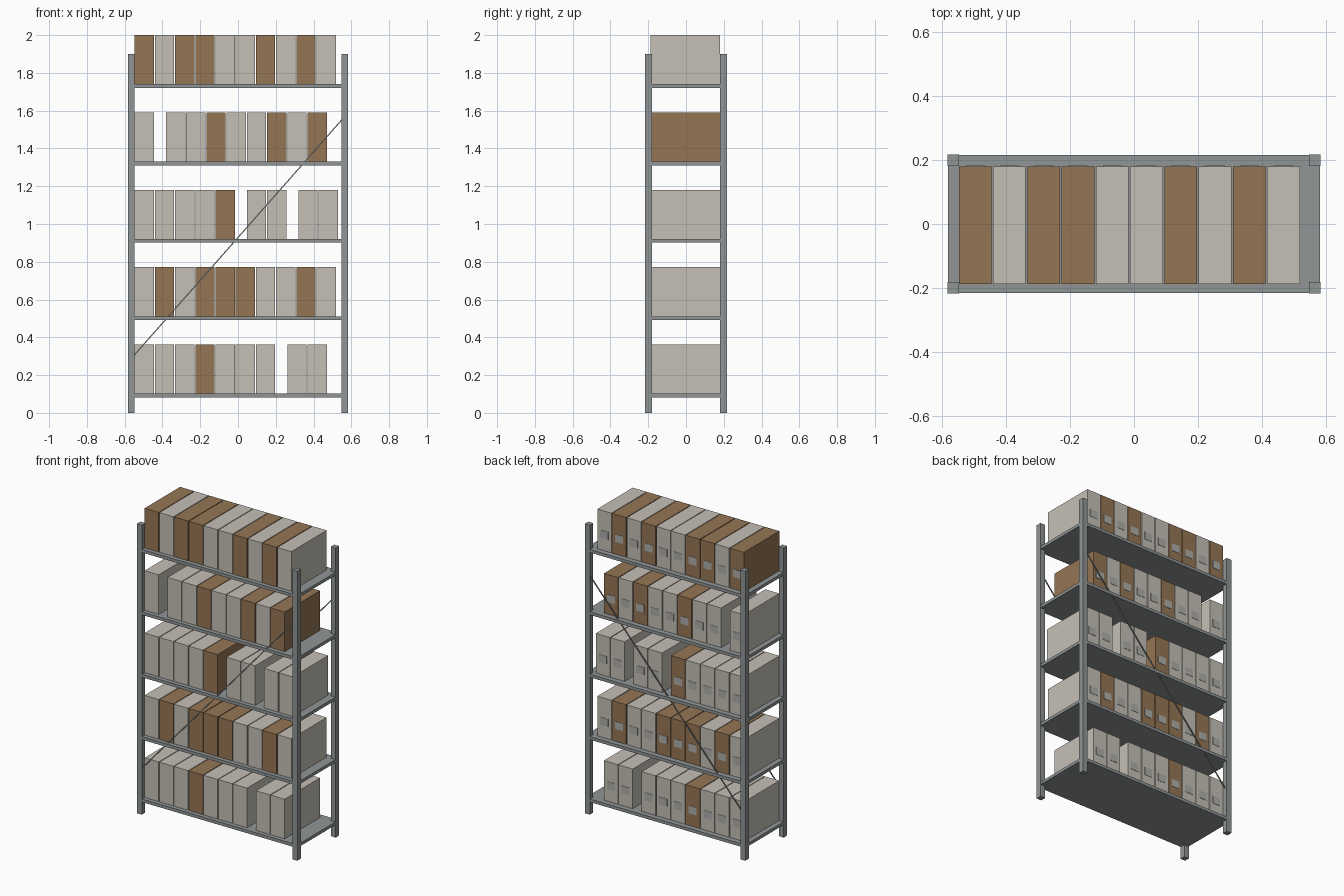
import bpy, math
from mathutils import Vector

if "Cube" in bpy.data.objects:
    bpy.data.objects.remove(bpy.data.objects["Cube"])


def material(name, color):
    m = bpy.data.materials.new(name)
    m.diffuse_color = (*color, 1)
    m.use_nodes = True
    m.node_tree.nodes["Principled BSDF"].inputs["Base Color"].default_value = m.diffuse_color
    return m


STEEL = material("steel", (0.28, 0.30, 0.30))
PALE = material("pale_card", (0.56, 0.53, 0.47))
BROWN = material("brown_card", (0.30, 0.18, 0.09))
LABEL = material("label_grey", (0.42, 0.42, 0.40))


def block(name, lo, hi, mat):
    lo, hi = Vector(lo), Vector(hi)
    bpy.ops.mesh.primitive_cube_add(size=1, location=(lo + hi) / 2)
    ob = bpy.context.object
    ob.name = name
    ob.scale = hi - lo
    bpy.ops.object.transform_apply(location=False, rotation=False, scale=True)
    ob.data.materials.append(mat)
    return ob


W, D, P = 0.583, 0.217, 0.036   # half width, half depth, post size

# Corner posts
for sx in (-1, 1):
    for sy in (-1, 1):
        x, y = sx * (W - P / 2), sy * (D - P / 2)
        block("corner_post", (x - P / 2, y - P / 2, 0), (x + P / 2, y + P / 2, 1.9), STEEL)

# Diagonal braces, front and back
for sy in (-1, 1):
    a, b = Vector((-0.55, sy * 0.2, 0.305)), Vector((0.55, sy * 0.2, 1.552))
    d = b - a
    brace = block("diagonal_brace", (-d.length / 2, -0.003, -0.003), (d.length / 2, 0.003, 0.003), STEEL)
    brace.location = (a + b) / 2
    brace.rotation_euler = (0, -math.atan2(d.z, d.x), 0)

# Rows from bottom to top: p = pale box, b = brown box, . = small gap
ROWS = ["pppbppp.pp", "pbpbbbppbp", "ppppb.pp.pp", "p.ppbppbpb", "bpbbppbpbp"]
for i, row in enumerate(ROWS):
    z = 0.102 + 0.4095 * i
    block("shelf", (-W + 0.002, -D + 0.002, z - 0.02), (W - 0.002, D - 0.002, z), STEEL)
    x = -0.547
    for kind in row:
        if kind == ".":
            x += 0.059
            continue
        # Archive box with a label on the back end
        block("archive_box", (x, -0.187, z), (x + 0.102, 0.18, z + 0.26), BROWN if kind == "b" else PALE)
        block("box_label", (x + 0.022, 0.178, z + 0.08), (x + 0.08, 0.182, z + 0.13), LABEL)
        x += 0.107
